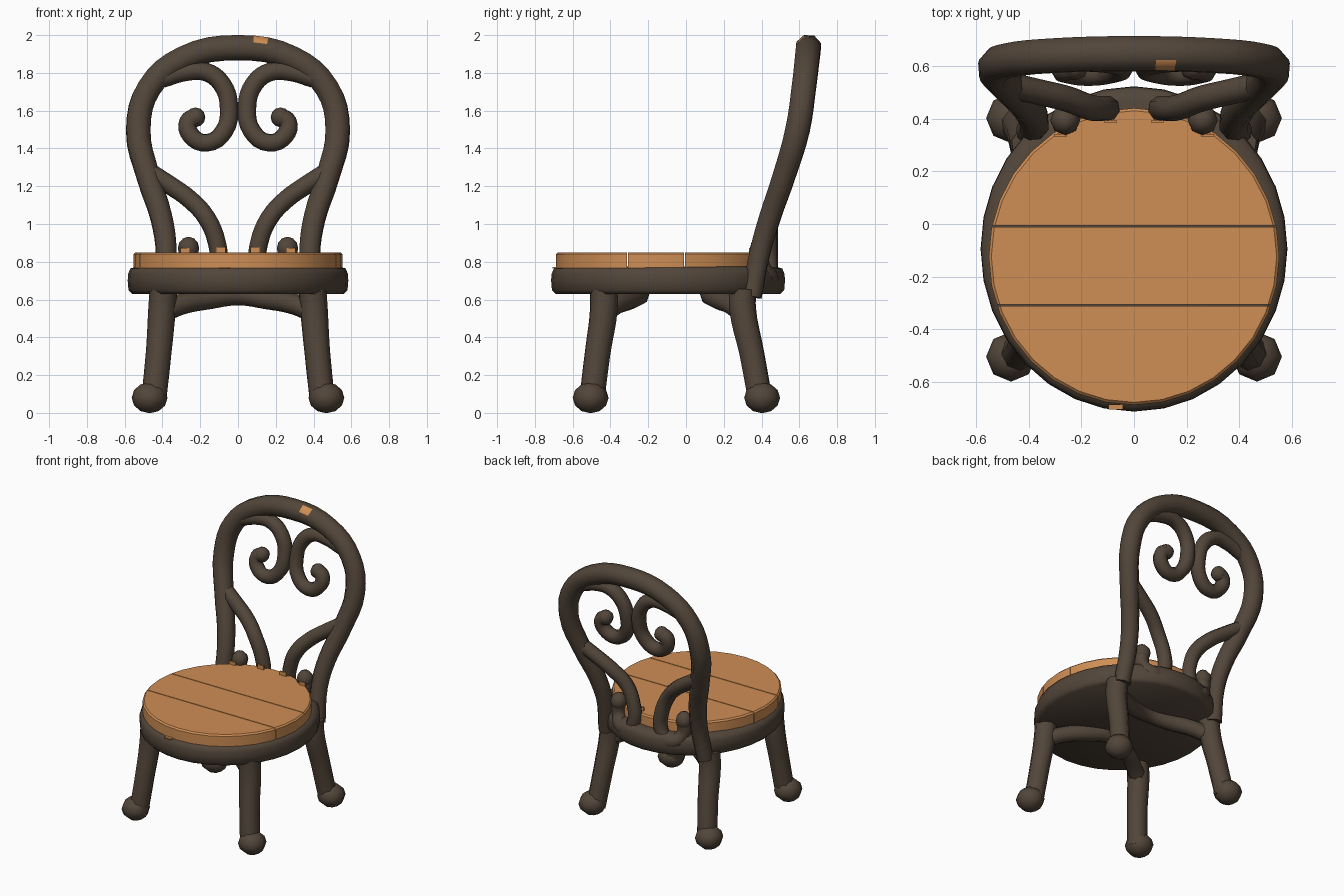
import bpy, bmesh, math
from mathutils import Vector

cube = bpy.data.objects.get("Cube")
if cube:
    bpy.data.objects.remove(cube, do_unlink=True)


def material(name, rgb):
    m = bpy.data.materials.new(name)
    m.use_nodes = True
    m.diffuse_color = (*rgb, 1)
    m.node_tree.nodes["Principled BSDF"].inputs["Base Color"].default_value = (*rgb, 1)
    return m


IRON = material("dark brown metal", (0.085, 0.061, 0.042))
WOOD = material("orange wood", (0.62, 0.27, 0.09))


def finish(name, mesh, mat, angle=60):
    obj = bpy.data.objects.new(name, mesh)
    bpy.context.scene.collection.objects.link(obj)
    mesh.materials.clear()
    mesh.materials.append(mat)
    bpy.ops.object.select_all(action='DESELECT')
    obj.select_set(True)
    bpy.context.view_layer.objects.active = obj
    bpy.ops.object.shade_smooth_by_angle(angle=math.radians(angle))
    return obj


def tube(name, points, depth, radii=None, resolution=4):
    """Eight-sided pipe along a smooth path, turned into a mesh."""
    cu = bpy.data.curves.new(name + "_path", 'CURVE')
    cu.dimensions = '3D'
    cu.bevel_depth = depth
    cu.bevel_resolution = 2
    cu.use_fill_caps = True
    sp = cu.splines.new('BEZIER')
    sp.resolution_u = resolution
    sp.bezier_points.add(len(points) - 1)
    for i, (bp, p) in enumerate(zip(sp.bezier_points, points)):
        bp.co = p
        bp.handle_left_type = bp.handle_right_type = 'AUTO'
        bp.radius = radii[i] if radii else 1
    tmp = bpy.data.objects.new(name + "_tmp", cu)
    bpy.context.scene.collection.objects.link(tmp)
    bpy.context.view_layer.update()
    mesh = bpy.data.meshes.new_from_object(
        tmp.evaluated_get(bpy.context.evaluated_depsgraph_get()))
    bpy.data.objects.remove(tmp, do_unlink=True)
    mesh.name = name
    return finish(name, mesh, IRON)


def ball(name, center, radius, squash=1.0):
    bm = bmesh.new()
    bmesh.ops.create_uvsphere(bm, u_segments=8, v_segments=6, radius=radius)
    for v in bm.verts:
        v.co.z *= squash
        v.co += Vector(center)
    mesh = bpy.data.meshes.new(name)
    bm.to_mesh(mesh)
    bm.free()
    return finish(name, mesh, IRON)


def chip(name, center, size):
    """Small thin splinter of wood."""
    bm = bmesh.new()
    bmesh.ops.create_cube(bm, size=1)
    for v in bm.verts:
        v.co = Vector(c * s for c, s in zip(v.co, size)) + Vector(center)
    mesh = bpy.data.meshes.new(name)
    bm.to_mesh(mesh)
    bm.free()
    return finish(name, mesh, WOOD)


def mirrored(points):
    """Complete a half path that ends on the centre line."""
    return points + [(-x, y, z) for x, y, z in reversed(points[:-1])]


# Lean of the chair back: depth for a given height
LEAN = [(0.6, 0.345), (0.85, 0.392), (1.0, 0.433), (1.2, 0.50),
        (1.4, 0.572), (1.6, 0.61), (1.8, 0.633), (2.0, 0.656)]


def lean(z):
    for (z0, y0), (z1, y1) in zip(LEAN, LEAN[1:]):
        if z <= z1:
            return y0 + (y1 - y0) * (z - z0) / (z1 - z0)
    return LEAN[-1][1]


# Seat rim: lathed profile stretched to an oval, closed flat above and below
SEGMENTS = 32
profile = [(0.56, 0.629), (0.58, 0.65), (0.584, 0.70), (0.582, 0.735),
           (0.57, 0.765), (0.53, 0.775)]
bm = bmesh.new()
rings = []
for r, z in profile:
    rings.append([bm.verts.new((r * math.cos(a), r * 1.06 * math.sin(a) - 0.095, z))
                  for a in (math.tau * i / SEGMENTS for i in range(SEGMENTS))])
for low, high in zip(rings, rings[1:]):
    for i in range(SEGMENTS):
        j = (i + 1) % SEGMENTS
        bm.faces.new((low[i], low[j], high[j], high[i]))
bm.faces.new(list(reversed(rings[0])))
bm.faces.new(rings[-1])
mesh = bpy.data.meshes.new("seat_rim")
bm.to_mesh(mesh)
bm.free()
finish("seat_rim", mesh, IRON)

# Seat planks: one oval sliced into three boards with worn outer edges
cuts = [-1, -0.31, -0.008, 1]
for n, (near, far) in enumerate(zip(cuts, cuts[1:])):
    bm = bmesh.new()
    disc = [bm.verts.new((0.553 * math.cos(a), 0.565 * math.sin(a) - 0.124, 0.75))
            for a in (math.tau * i / SEGMENTS for i in range(SEGMENTS))]
    bm.faces.new(disc)
    for y, side in ((near + 0.003, -1), (far - 0.003, 1)):
        bmesh.ops.bisect_plane(bm, geom=bm.verts[:] + bm.edges[:] + bm.faces[:],
                               plane_co=(0, y, 0), plane_no=(0, side, 0), clear_outer=True)
    out = bmesh.ops.extrude_face_region(bm, geom=bm.faces[:])
    top = [g for g in out["geom"] if isinstance(g, bmesh.types.BMVert)]
    bmesh.ops.translate(bm, verts=top, vec=(0, 0, 0.1))
    bmesh.ops.recalc_face_normals(bm, faces=bm.faces[:])
    rim = [e for e in bm.edges if all(v.co.z > 0.84 for v in e.verts)
           and e.calc_length() < 0.3]
    bmesh.ops.bevel(bm, geom=rim, offset=0.01, segments=1, affect='EDGES')
    mesh = bpy.data.meshes.new(f"seat_plank_{n + 1}")
    bm.to_mesh(mesh)
    bm.free()
    finish(f"seat_plank_{n + 1}", mesh, WOOD, 30)
chip("rim_chip", (-0.07, -0.697, 0.768), (0.055, 0.02, 0.009))

# Back hoop: one pipe from post to post over the top
hoop = [(0.395, 0.615), (0.38, 0.85), (0.405, 1.03), (0.475, 1.25), (0.528, 1.5),
        (0.47, 1.72), (0.29, 1.875), (0, 1.933)]
half_radii = [0.85, 0.88, 0.92, 0.97, 1.04, 1.04, 1.06]
hoop_obj = tube("back_hoop", mirrored([(x, lean(z), z) for x, z in hoop]), 0.066,
                half_radii + [1.08] + half_radii[::-1])

# Worn orange patch on top of the hoop
hoop_obj.data.materials.append(WOOD)
patch = min(hoop_obj.data.polygons, key=lambda f: (f.center - Vector((0.12, 0.6, 1.975))).length)
patch.material_index = 1

# Scrolls inside the hoop, on both sides, with wood splinters at their feet
upper = [(0.40, 1.77), (0.28, 1.805), (0.17, 1.805), (0.085, 1.74), (0.048, 1.62),
         (0.075, 1.49), (0.165, 1.43), (0.25, 1.47), (0.263, 1.54), (0.225, 1.565)]
lower = [(0.46, 1.27), (0.36, 1.205), (0.255, 1.13), (0.165, 1.03), (0.112, 0.9),
         (0.105, 0.8), (0.14, 0.73), (0.21, 0.72), (0.26, 0.78), (0.262, 0.87)]
for s, side in ((1, "left"), (-1, "right")):
    path = [(s * x, lean(z) - 0.005, z) for x, z in upper]
    tube(f"upper_scroll_{side}", path, 0.049)
    ball(f"upper_scroll_tip_{side}", path[-1], 0.052)
    path = [(s * x, max(lean(z), 0.44) - (0.045 if i > 7 else 0), z)
            for i, (x, z) in enumerate(lower)]
    tube(f"lower_scroll_{side}", path, 0.049)
    ball(f"lower_scroll_tip_{side}", path[-1], 0.057, 1.1)
    chip(f"scroll_chip_{side}", (s * 0.09, 0.39, 0.862), (0.05, 0.009, 0.03))
    chip(f"scroll_tip_chip_{side}", (s * 0.28, 0.338, 0.86), (0.05, 0.009, 0.025))

# Legs: straight tapered posts with ball feet, each pair joined by an arched brace
for name, foot_y, top_y, arch_y in (("front", -0.5, -0.435, -0.25),
                                    ("rear", 0.395, 0.30, 0.13)):
    for s, side in ((1, "left"), (-1, "right")):
        tube(f"{name}_leg_{side}", [(s * 0.447, foot_y, 0.06), (s * 0.42, (foot_y + top_y) / 2, 0.32),
                                    (s * 0.402, top_y, 0.55), (s * 0.395, top_y, 0.65)],
             0.068, [0.98, 1.0, 1.08, 1.08])
        ball(f"{name}_foot_{side}", (s * 0.468, foot_y - 0.005 if foot_y < 0 else foot_y + 0.008, 0.08),
             0.095, 0.86)
    reach = arch_y - top_y
    brace = [(0.40, top_y, 0.53), (0.30, top_y + reach * 0.35, 0.575),
             (0.15, top_y + reach * 0.8, 0.605), (0, arch_y, 0.625)]
    tube(f"{name}_brace", mirrored(brace), 0.056)
